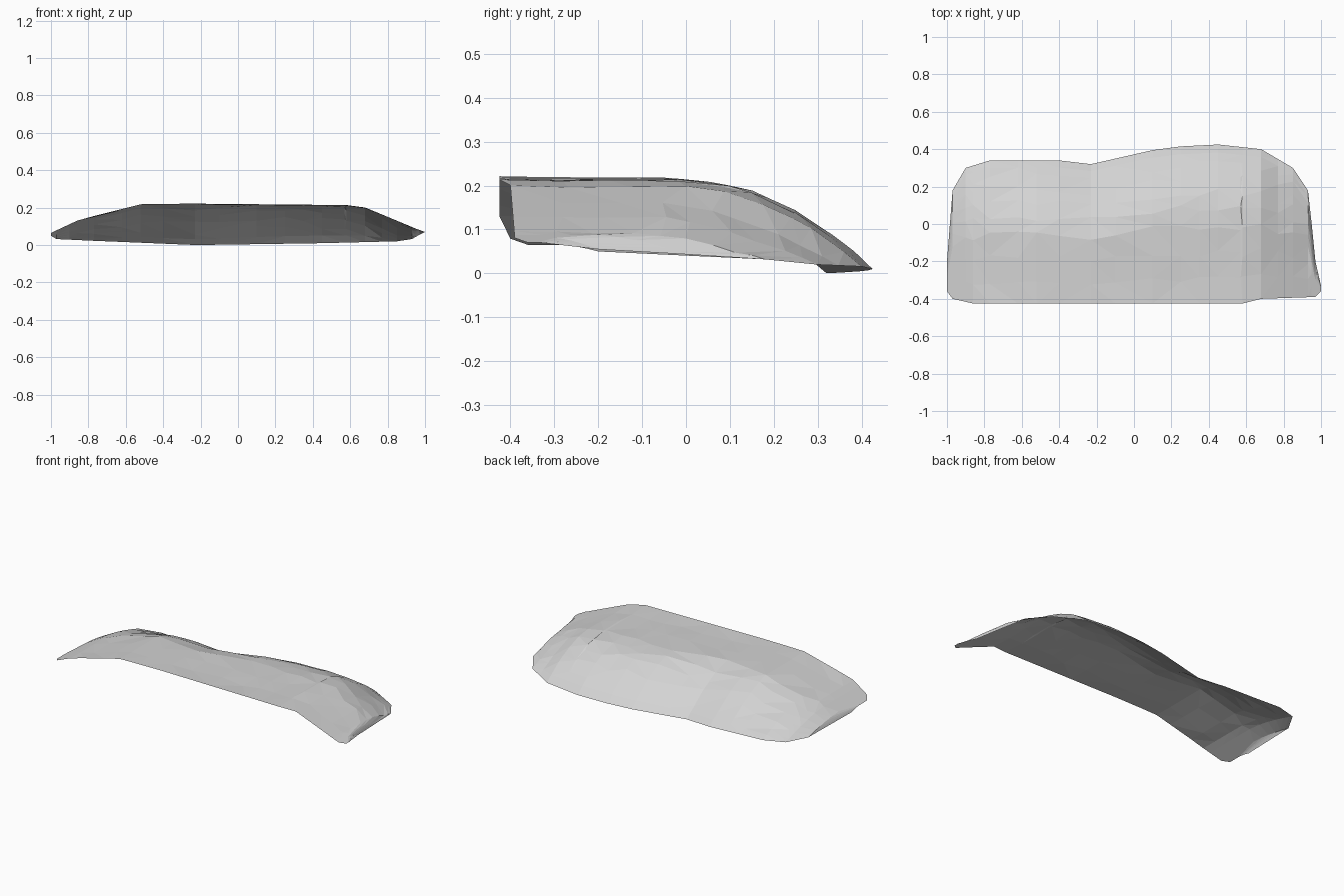
import bpy
import bmesh
import random

random.seed(4)

default_cube = bpy.data.objects.get("Cube")
if default_cube:
    bpy.data.objects.remove(default_cube, do_unlink=True)


def interpolate(profile, position):
    """Read a piecewise linear profile at the given position."""
    for (start, low), (end, high) in zip(profile, profile[1:]):
        if position <= end:
            factor = (position - start) / (end - start)
            return low + (high - low) * max(factor, 0)
    return profile[-1][1]


# Plan outline of the sheet: front edge and wavy back edge
front_edge = [(-1, -.36), (-.97, -.4), (-.86, -.425), (.58, -.425),
              (.68, -.4), (.97, -.39), (1, -.36)]
back_edge = [(-1, -.2), (-.97, .18), (-.9, .3), (-.77, .34), (-.4, .34),
             (-.23, .32), (.1, .395), (.25, .415), (.45, .425), (.68, .4),
             (.85, .3), (.93, .18), (.95, 0), (.97, -.2), (1, -.33)]

# Height of the open front edge, and of the drooping back edge
ridge_height = [(-1, .065), (-.85, .135), (-.52, .218), (-.3, .222),
                (.65, .213), (.85, .13), (.95, .088), (1, .07)]
hem_height = [(-1, .05), (-.97, .032), (-.8, .024), (-.22, 0), (.45, .01),
              (.85, .02), (.93, .032), (.97, .055), (1, .07)]

# Grid stations: the outline corners plus the ridge corners
stations = sorted({x for x, _ in back_edge + front_edge} | {-.62, -.52, -.1, .35, .57, .77})
rows = [0, .15, .32, .48, .6, .7, .8, .88, .95, 1]
fold_start = .48


def sheet_point(x, row, inside):
    """Place one grid point, with small creases inside the outline."""
    front = interpolate(front_edge, x)
    back = interpolate(back_edge, x)
    top = interpolate(ridge_height, x)
    hem = interpolate(hem_height, x)
    if inside:
        row += random.uniform(-.025, .025)
    fullness = min(max((back - .34) / .085, 0), 1)
    fall = max((row - fold_start) / (1 - fold_start), 0)
    drop = fall ** (1.5 + .7 * fullness)
    z = hem + (top - hem) * (1 - drop)
    if inside:
        z -= random.uniform(0, .006)
    return x, front + (back - front) * row, z


# Draped open sheet
bm = bmesh.new()
grid = []
for column, x in enumerate(stations):
    column_inside = 2 < column < len(stations) - 3
    grid.append([
        bm.verts.new(sheet_point(x, row, column_inside and 0 < row < .95))
        for row in rows
    ])
for left, right in zip(grid, grid[1:]):
    for index in range(len(rows) - 1):
        bm.faces.new((left[index], right[index], right[index + 1], left[index + 1]))
bmesh.ops.triangulate(bm, faces=bm.faces[:], quad_method="SHORT_EDGE")

mesh = bpy.data.meshes.new("draped_sheet")
bm.to_mesh(mesh)
bm.free()
sheet = bpy.data.objects.new("draped_sheet", mesh)
bpy.context.collection.objects.link(sheet)

# Plain light grey surface
grey = bpy.data.materials.new("light_grey")
grey.use_nodes = True
grey.diffuse_color = (.65, .65, .65, 1)
grey.node_tree.nodes["Principled BSDF"].inputs["Base Color"].default_value = grey.diffuse_color
mesh.materials.append(grey)
